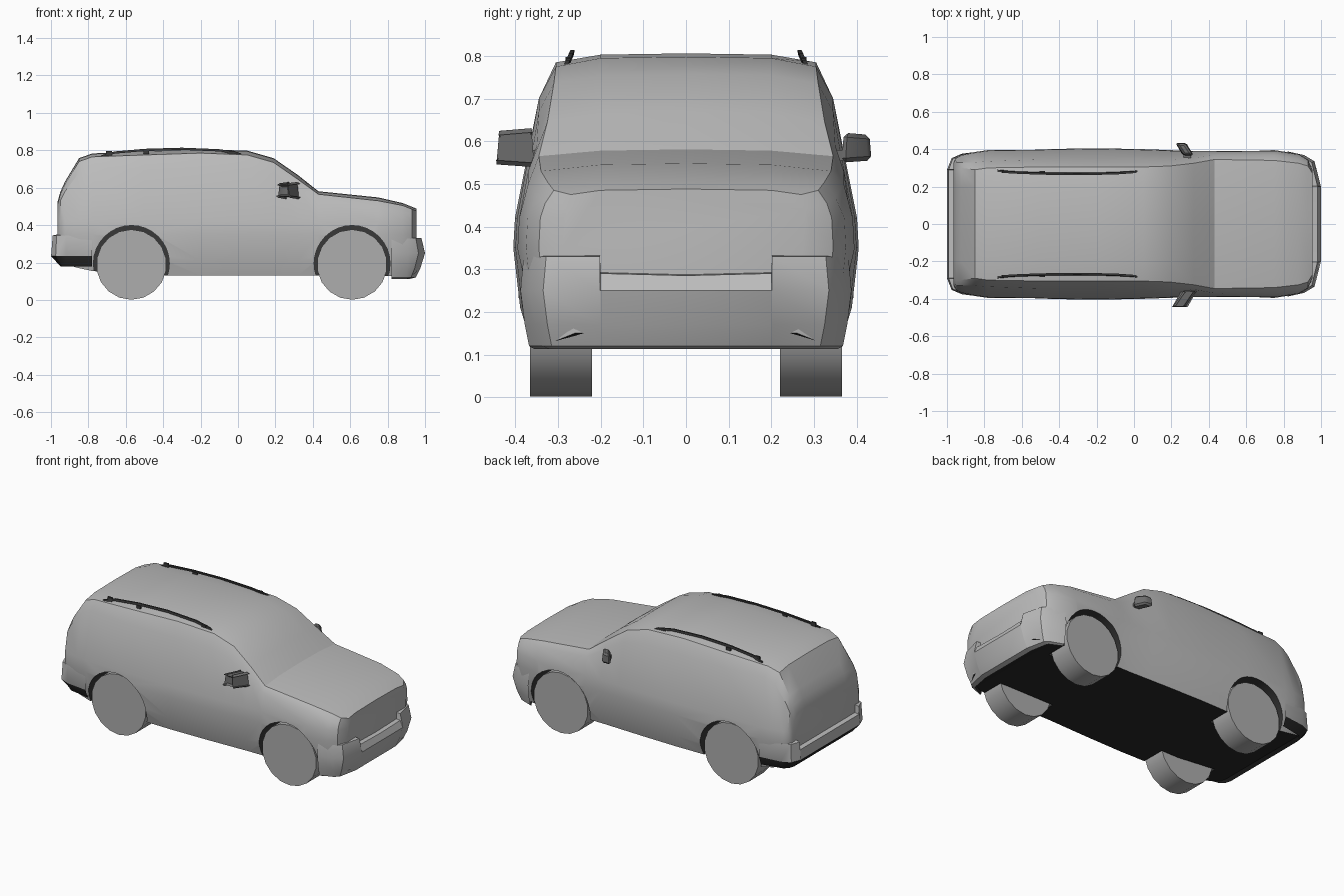
import bpy, bmesh, math
from mathutils import Matrix, Vector

if "Cube" in bpy.data.objects:
    bpy.data.objects.remove(bpy.data.objects["Cube"], do_unlink=True)


def material(name, value):
    m = bpy.data.materials.new(name)
    m.use_nodes = True
    color = (value, value, value, 1)
    m.diffuse_color = color
    m.node_tree.nodes["Principled BSDF"].inputs["Base Color"].default_value = color
    return m


paint = material("body grey", 0.5)
tyre = material("wheel grey", 0.42)
black = material("underside black", 0.02)
trim = material("dark trim", 0.04)
housing = material("mirror grey", 0.15)


def make(name, bm, mats, angle=30):
    bmesh.ops.recalc_face_normals(bm, faces=bm.faces)
    me = bpy.data.meshes.new(name)
    bm.to_mesh(me)
    bm.free()
    for m in mats:
        me.materials.append(m)
    ob = bpy.data.objects.new(name, me)
    bpy.context.collection.objects.link(ob)
    smooth(ob, angle)
    return ob


def smooth(ob, angle):
    bpy.ops.object.select_all(action='DESELECT')
    ob.select_set(True)
    bpy.context.view_layer.objects.active = ob
    bpy.ops.object.shade_smooth_by_angle(angle=math.radians(angle))


def loft(bm, rings, closed=True):
    rows = [[bm.verts.new(p) for p in r] for r in rings]
    n = len(rows[0])
    for a, b in zip(rows, rows[1:]):
        for i in range(n if closed else n - 1):
            j = (i + 1) % n
            bm.faces.new((a[i], a[j], b[j], b[i])).material_index = i if not closed else 0
    if closed:
        bm.faces.new(rows[0])
        bm.faces.new(rows[-1])


def cylinder(bm, x, y, z, r, depth, sides):
    mat = Matrix.Translation((x, y, z)) @ Matrix.Rotation(math.pi / 2, 4, 'X')
    bmesh.ops.create_cone(bm, cap_ends=True, segments=sides, radius1=r,
                          radius2=r, depth=depth, matrix=mat)


# Body shell: x, half width, bottom, shoulder y z, roof edge y z, crown z
stations = [
    (-.965, .33, .24, .31, .47, .28, .51, .52),
    (-.95, .355, .21, .33, .53, .30, .565, .575),
    (-.925, .37, .19, .33, .58, .30, .62, .63),
    (-.85, .385, .17, .33, .68, .29, .74, .755),
    (-.78, .395, .155, .335, .71, .30, .765, .78),
    (-.5, .4, .13, .345, .70, .305, .775, .795),
    (-.2, .405, .13, .345, .70, .305, .785, .803),
    (.05, .4, .13, .345, .70, .305, .775, .795),
    (.19, .395, .13, .345, .67, .31, .735, .755),
    (.32, .39, .13, .35, .59, .325, .645, .665),
    (.43, .39, .13, .37, .53, .345, .565, .578),
    (.75, .395, .13, .37, .50, .34, .53, .545),
    (.88, .375, .125, .35, .47, .325, .505, .515),
    (.93, .345, .13, .33, .455, .31, .485, .495),
    (.955, .29, .15, .28, .44, .27, .475, .485),
]
rings = []
for x, w, zb, sy, sz, ey, ez, crown in stations:
    half = [(.9 * w, zb), (.96 * w, zb + .08), (w, .35), (.99 * w, .42),
            (sy, sz), (ey, ez), (.2, crown)]
    rings.append([(x, y, z) for y, z in half] + [(x, 0, crown + .003)]
                 + [(x, -y, z) for y, z in reversed(half)])
bm = bmesh.new()
loft(bm, rings)
bmesh.ops.recalc_face_normals(bm, faces=bm.faces)
for f in bm.faces:
    f.material_index = 1 if f.normal.z < -.6 else 0
body = make("body_shell", bm, [paint, black, trim])

# Wheel arches cut out of the shell
AXLES = (-.57, .61)
bm = bmesh.new()
for x in AXLES:
    for s in (1, -1):
        cylinder(bm, x, s * .36, .195, .203, .3, 32)
cutter = make("arch_cutter", bm, [trim])
cutter.hide_render = True
mod = body.modifiers.new("arches", 'BOOLEAN')
mod.object = cutter
mod.operation = 'DIFFERENCE'
mod.solver = 'EXACT'
mod.material_mode = 'TRANSFER'
bpy.context.view_layer.update()
cut = bpy.data.meshes.new_from_object(
    body.evaluated_get(bpy.context.evaluated_depsgraph_get()))
body.modifiers.clear()
body.data = cut
bpy.data.objects.remove(cutter, do_unlink=True)
smooth(body, 30)

# Wheels
for x, end in zip(AXLES, ("rear", "front")):
    for s, side in ((1, "left"), (-1, "right")):
        bm = bmesh.new()
        cylinder(bm, x, s * .293, .189, .188, .145, 18)
        make(f"{end}_wheel_{side}", bm, [tyre])


# Bumpers: a profile (inset, z) swept along a half path and mirrored
def bumper(name, path, profile, dark_from):
    right = [(x, -y, nx, -ny, dz) for x, y, nx, ny, dz in path if y > 0]
    rows = []
    for x, y, nx, ny, dz in right[::-1] + path:
        rows.append([(x - nx * d, y - ny * d, z + (dz if i < 2 else 0))
                     for i, (d, z) in enumerate(profile)])
    bm = bmesh.new()
    loft(bm, rows, closed=False)
    for f in bm.faces:
        f.material_index = 1 if f.material_index >= dark_from else 0
    make(name, bm, [paint, black])


bumper("front_bumper",
       [(1, 0, 1, 0, -.045), (1, .2, 1, 0, -.04), (.999, .202, 1, 0, 0),
        (.965, .335, .8, .4, 0), (.91, .368, .2, .6, 0), (.82, .388, 0, .4, 0)],
       [(.08, .335), (.018, .33), (0, .25), (.025, .17), (.05, .12),
        (.08, .113), (.1, .14)], 5)
bumper("rear_bumper",
       [(-1, 0, -1, 0, -.05), (-1, .29, -1, 0, -.05), (-.999, .292, -1, 0, 0),
        (-.975, .352, -.7, .6, 0), (-.92, .376, -.1, .6, 0), (-.78, .393, 0, .4, 0)],
       [(.06, .355), (.008, .345), (0, .235), (.05, .18), (.09, .2)], 2)

# Roof rails with posts
rail = [(-.73, .768), (-.66, .788), (-.5, .802), (-.3, .808),
        (-.1, .8), (0, .784), (.02, .774)]
for s, side in ((1, "left"), (-1, "right")):
    rows = []
    for x, z in rail:
        y = .285 - (z - .768) * .45
        rows.append([(x, s * (y + a), z + b) for a, b in
                     ((.007, -.006), (.004, .006), (-.006, .006), (-.004, -.006))])
    bm = bmesh.new()
    loft(bm, rows)
    for x in (-.69, -.49, -.04):
        bmesh.ops.create_cube(bm, size=1, matrix=Matrix.Translation((x, s * .278, .782))
                              @ Matrix.Diagonal((.03, .01, .03, 1)))
    make(f"roof_rail_{side}", bm, [trim])

    # Door mirror, swept back towards its tip, with a short arm
    bm = bmesh.new()
    bmesh.ops.create_cube(bm, size=1)
    for v in bm.verts:
        outer = v.co.y > 0
        top = v.co.z > 0
        v.co = Vector((.27 + v.co.x * (.045 if top else .06) - v.co.y * .04,
                       .4 + v.co.y * (.06 if top else .07),
                       .585 + v.co.z * (.06 if outer else .07)))
        v.co.y *= s
    bmesh.ops.bevel(bm, geom=bm.edges[:], offset=.01, segments=1, affect='EDGES')
    bmesh.ops.create_cube(bm, size=1, matrix=Matrix.Translation((.285, s * .355, .567))
                          @ Matrix.Diagonal((.04, .05, .025, 1)))
    make(f"door_mirror_{side}", bm, [housing])
